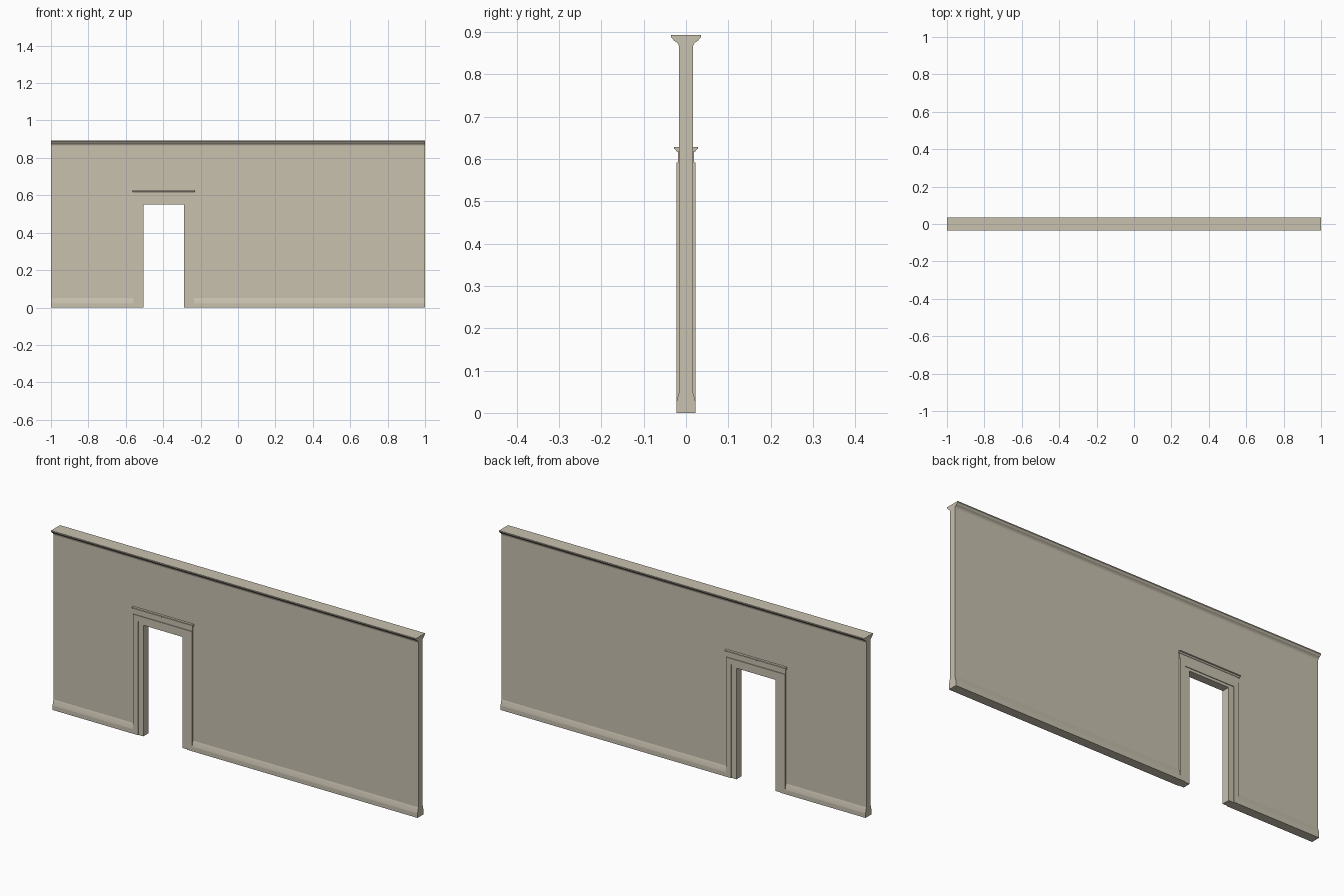
import bpy
import bmesh

cube = bpy.data.objects.get("Cube")
if cube:
    bpy.data.objects.remove(cube, do_unlink=True)

stone = bpy.data.materials.new("warm_beige")
stone.use_nodes = True
colour = (0.578, 0.533, 0.429, 1)
stone.diffuse_color = colour
stone.node_tree.nodes["Principled BSDF"].inputs["Base Color"].default_value = colour

DOOR_X = -0.3975            # centre line of the doorway
OPENING = (0.1075, 0.55)    # half width and height of each doorway outline
STEP = (0.134, 0.563)
CASING = (0.162, 0.592)


def prism(name, outline, start, end, axis):
    """Extrude a closed outline along x (outline in y, z) or y (outline in x, z)."""
    def place(point, d):
        a, z = point
        return (d, a, z) if axis == "x" else (a, d, z)

    bm = bmesh.new()
    face = bm.faces.new([bm.verts.new(place(p, start)) for p in outline])
    far = bmesh.ops.extrude_face_region(bm, geom=[face])["geom"]
    shift = end - start
    bmesh.ops.translate(bm, verts=[g for g in far if isinstance(g, bmesh.types.BMVert)],
                        vec=(shift, 0, 0) if axis == "x" else (0, shift, 0))
    bmesh.ops.recalc_face_normals(bm, faces=bm.faces)
    mesh = bpy.data.meshes.new(name)
    bm.to_mesh(mesh)
    bm.free()
    mesh.materials.append(stone)
    obj = bpy.data.objects.new(name, mesh)
    bpy.context.collection.objects.link(obj)
    return obj


def moulding(name, profile, start, end):
    """Run a half profile, mirrored front to back, along x."""
    mirrored = [(-y, z) for y, z in reversed(profile)]
    return prism(name, profile + mirrored, start, end, "x")


def arch(name, left, right, top, hole, depth):
    """Upright slab with the doorway cut up from the floor."""
    w, h = hole
    a, b = DOOR_X - w, DOOR_X + w
    outline = [(left, 0), (left, top), (right, top), (right, 0),
               (b, 0), (b, h), (a, h), (a, 0)]
    return prism(name, outline, -depth, depth, "y")


def door_frame(name, outer, hole, depth):
    w, h = outer
    return arch(name, DOOR_X - w, DOOR_X + w, h, hole, depth)


# Wall and doorway lining
arch("wall", -1, 1, 0.89, STEP, 0.016)
door_frame("door_jamb", STEP, OPENING, 0.0195)
door_frame("door_casing", CASING, STEP, 0.023)

# Frieze and cap over the door
left, right = DOOR_X - CASING[0], DOOR_X + CASING[0]
moulding("door_frieze", [(0.0195, 0.59), (0.0195, 0.62)], left, right)
moulding("door_cap", [(0.0195, 0.617), (0.023, 0.619), (0.025, 0.623),
                      (0.028, 0.624), (0.028, 0.628)], left - 0.005, right + 0.005)

# Skirting on either side of the doorway
skirting = [(0.023, 0), (0.023, 0.022), (0.0215, 0.03), (0.0185, 0.042), (0.016, 0.05)]
moulding("right_skirting", skirting, -1, left)
moulding("left_skirting", skirting, right, 1)

# Crown moulding along the top
crown = [(0.016, 0.865), (0.018, 0.871), (0.0225, 0.876), (0.0285, 0.88),
         (0.032, 0.885), (0.035, 0.888), (0.035, 0.893)]
moulding("cornice", crown, -1, 1)
